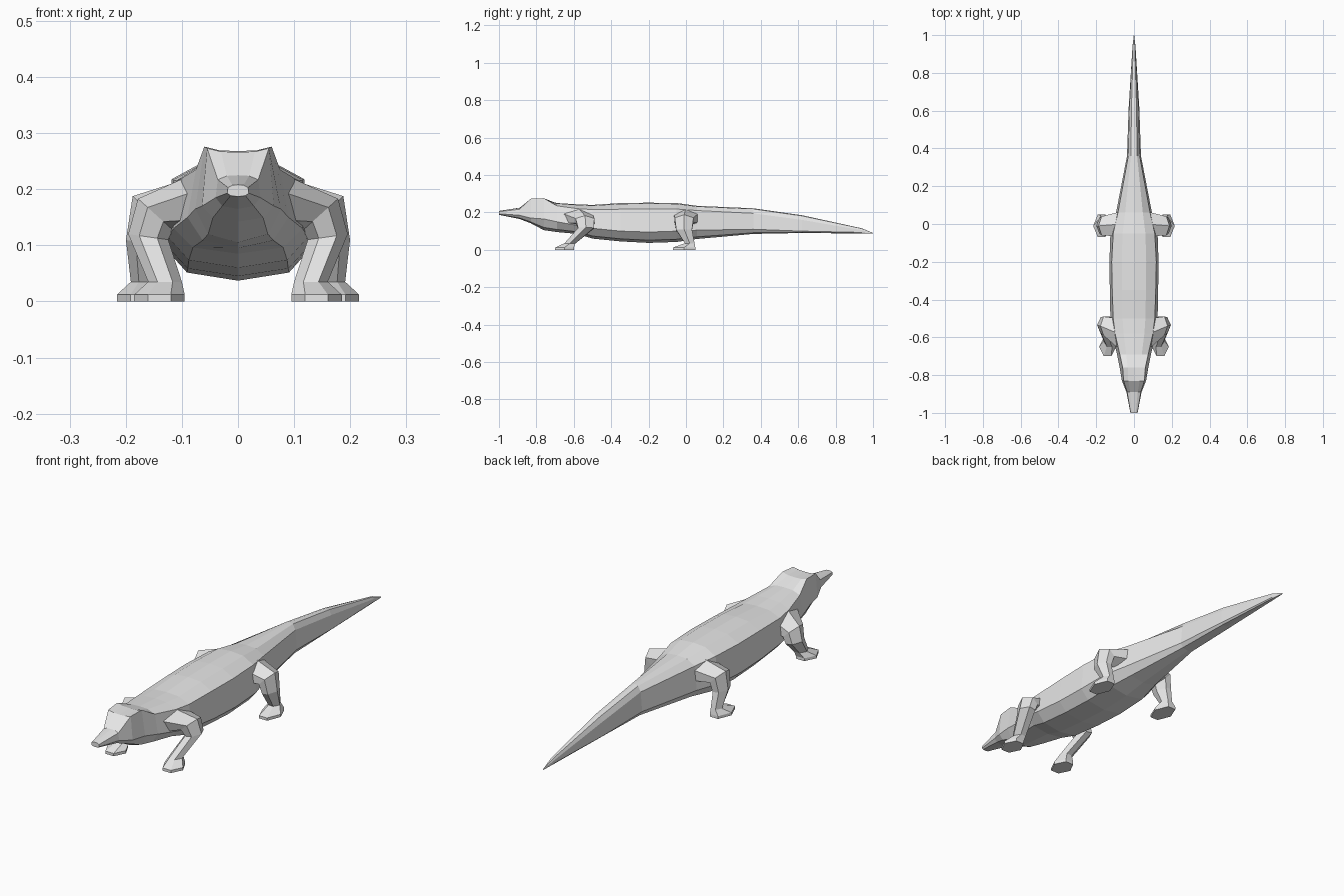
import bpy
import bmesh
from math import cos, sin, radians

cube = bpy.data.objects.get("Cube")
if cube:
    bpy.data.objects.remove(cube, do_unlink=True)

# One plain grey for the whole animal
GREY = (0.8, 0.8, 0.8, 1)
grey = bpy.data.materials.new("plain_grey")
grey.use_nodes = True
grey.diffuse_color = GREY
grey.node_tree.nodes["Principled BSDF"].inputs["Base Color"].default_value = GREY


def loft(name, rings):
    """Join equal-sized rings of points into one closed, flat-shaded skin."""
    bm = bmesh.new()
    loops = [[bm.verts.new(point) for point in ring] for ring in rings]
    for lower, upper in zip(loops, loops[1:]):
        count = len(lower)
        for i in range(count):
            j = (i + 1) % count
            bm.faces.new((lower[i], lower[j], upper[j], upper[i]))
    bm.faces.new(loops[0])
    bm.faces.new(loops[-1])
    bmesh.ops.recalc_face_normals(bm, faces=bm.faces)
    mesh = bpy.data.meshes.new(name)
    bm.to_mesh(mesh)
    bm.free()
    mesh.materials.append(grey)
    obj = bpy.data.objects.new(name, mesh)
    bpy.context.collection.objects.link(obj)
    return obj


def body_ring(y, top, bottom, upper_width, upper_z, lower_width, lower_z):
    """Cross-section with back, flank and belly corners, mirrored in x."""
    half = [
        (upper_width * 0.55, top + (upper_z - top) * 0.15),
        (upper_width, upper_z),
        (lower_width, lower_z),
        (lower_width * 0.7, bottom + (lower_z - bottom) * 0.25),
    ]
    left = [(x, y, z) for x, z in half]
    right = [(-x, y, z) for x, z in reversed(half)]
    return [(0, y, top)] + left + [(0, y, bottom)] + right


# Stations: y, top, bottom, upper half width, its z, lower half width, its z
head = [
    (-1, .208, .187, .018, .203, .019, .193),
    (-.89, .225, .165, .036, .217, .04, .185),
    (-.83, .266, .142, .055, .273, .064, .17),
    (-.76, .268, .105, .06, .276, .076, .165),
    (-.69, .25, .095, .075, .235, .09, .15),
]
trunk = [
    (-.58, .243, .085, .1, .22, .115, .13),
    (-.5, .24, .06, .11, .215, .125, .115),
    (-.35, .25, .045, .115, .217, .128, .1),
    (-.2, .252, .037, .118, .218, .13, .095),
    (-.05, .25, .042, .11, .218, .125, .1),
    (.06, .235, .058, .085, .21, .095, .105),
]
tail = [
    (.36, .222, .085, .03, .195, .037, .11),
    (.62, .185, .09, .024, .16, .028, .1),
    (.94, .115, .087, .008, .105, .008, .093),
    (1, .09, .086, .001, .089, .001, .087),
]
loft("body_head_and_tail", [body_ring(*station) for station in head + trunk + tail])

HEXAGON = [(1, .45), (0, 1), (-1, .45), (-1, -.45), (0, -1), (1, -.45)]


def leg_ring(side, x, y, z, length, width, tilt):
    """Hexagon long in y, its width tilted from flat (0) to upright (90)."""
    angle = radians(tilt)
    return [
        (side * (x + v * width * cos(angle)), y + u * length, z + v * width * sin(angle))
        for u, v in HEXAGON
    ]


# Leg rings from the joint to the sole: x, y, z, half length, half width, tilt
legs = {
    "front": [
        (.08, -.58, .17, .08, .055, 85),
        (.147, -.54, .155, .05, .042, 42),
        (.16, -.535, .115, .042, .036, 8),
        (.13, -.62, .035, .03, .03, 0),
        (.14, -.65, .012, .05, .045, 0),
        (.14, -.65, 0, .05, .045, 0),
    ],
    "hind": [
        (.07, 0, .17, .066, .055, 90),
        (.158, -.01, .158, .05, .042, 45),
        (.168, -.01, .105, .042, .032, 8),
        (.165, .02, .035, .026, .026, 0),
        (.172, -.01, .012, .06, .044, 0),
        (.172, -.01, 0, .06, .044, 0),
    ],
}
for place, rings in legs.items():
    for side_name, side in (("left", 1), ("right", -1)):
        loft(f"{place}_{side_name}_leg", [leg_ring(side, *ring) for ring in rings])
